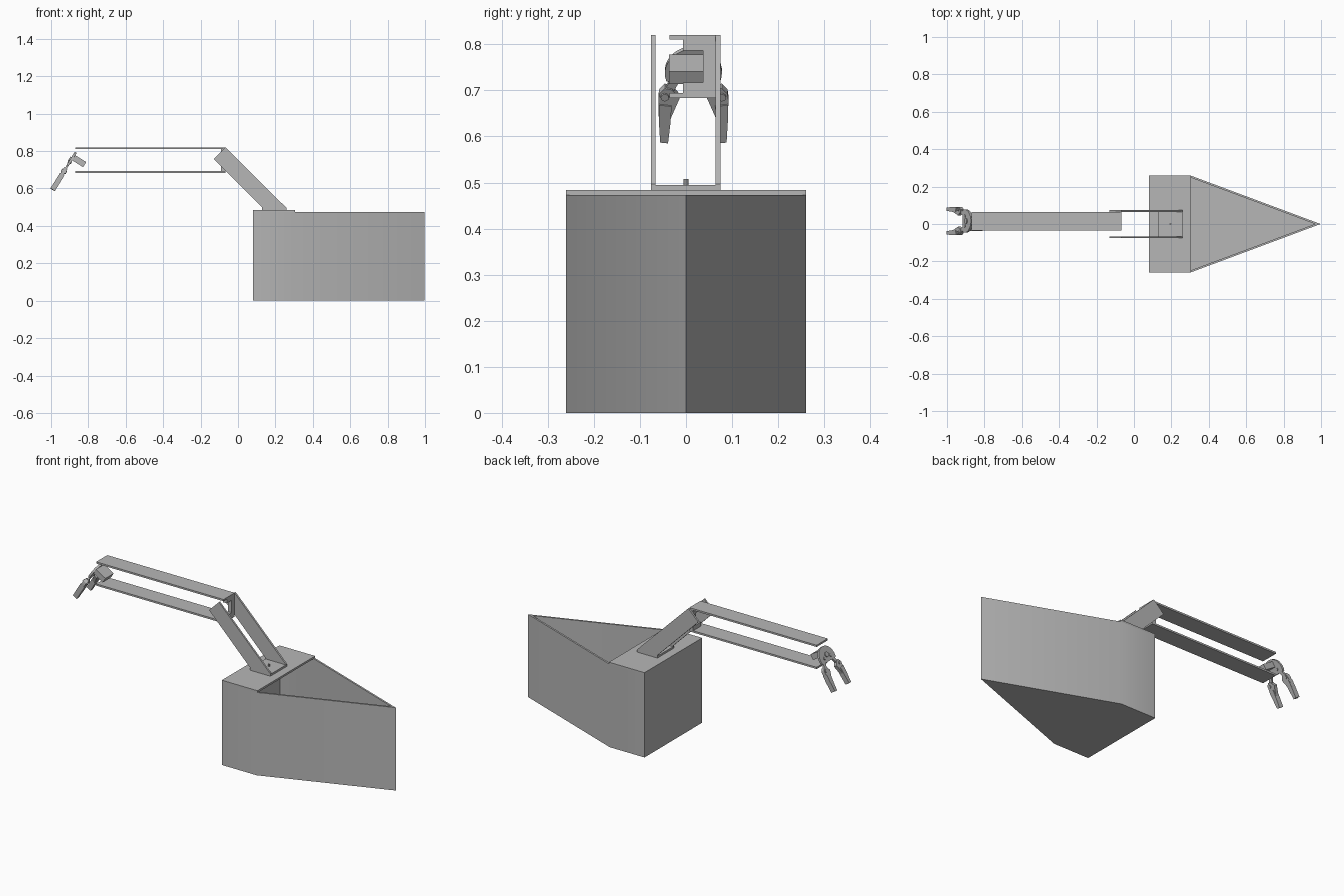
import bpy, bmesh, math
from mathutils import Matrix, Vector

if "Cube" in bpy.data.objects:
    bpy.data.objects.remove(bpy.data.objects["Cube"])

GREY = bpy.data.materials.new("mid_grey")
GREY.diffuse_color = (0.47, 0.47, 0.47, 1)
GREY.use_nodes = True
GREY.node_tree.nodes["Principled BSDF"].inputs["Base Color"].default_value = GREY.diffuse_color


def finish(name, bm):
    bmesh.ops.recalc_face_normals(bm, faces=bm.faces[:])
    me = bpy.data.meshes.new(name)
    bm.to_mesh(me)
    bm.free()
    me.materials.append(GREY)
    ob = bpy.data.objects.new(name, me)
    bpy.context.scene.collection.objects.link(ob)
    return ob


def smooth(ob, angle):
    bpy.ops.object.select_all(action='DESELECT')
    ob.select_set(True)
    bpy.context.view_layer.objects.active = ob
    bpy.ops.object.shade_smooth_by_angle(angle=math.radians(angle))


def prism(name, pts, lo, hi, matrix=Matrix()):
    """Extrude a 2D outline from lo to hi along the local third axis."""
    bm = bmesh.new()
    a = [bm.verts.new(matrix @ Vector((u, v, lo))) for u, v in pts]
    b = [bm.verts.new(matrix @ Vector((u, v, hi))) for u, v in pts]
    bm.faces.new(a)
    bm.faces.new(b)
    for i in range(len(a)):
        j = (i + 1) % len(a)
        bm.faces.new((a[i], a[j], b[j], b[i]))
    return finish(name, bm)


def box(name, x, y, z, matrix=Matrix()):
    pts = [(x[0], y[0]), (x[1], y[0]), (x[1], y[1]), (x[0], y[1])]
    return prism(name, pts, z[0], z[1], matrix)


def disc(name, c, r, lo, hi, matrix=Matrix(), n=20):
    pts = [(c[0] + r * math.cos(2 * math.pi * i / n),
            c[1] + r * math.sin(2 * math.pi * i / n)) for i in range(n)]
    ob = prism(name, pts, lo, hi, matrix)
    smooth(ob, 30)
    return ob


# Hollow wedge-shaped hull with floor, open at the top
outer = [(0.08, -0.26), (0.30, -0.26), (0.997, 0), (0.30, 0.26), (0.08, 0.26)]
inner = [(0.09, -0.25), (0.298, -0.25), (0.968, 0), (0.298, 0.25), (0.09, 0.25)]
bm = bmesh.new()
rings = [[bm.verts.new((x, y, z)) for x, y in pts]
         for pts, z in ((outer, 0), (outer, 0.473), (inner, 0.473), (inner, 0.01))]
for r0, r1 in zip(rings, rings[1:]):
    for i in range(5):
        j = (i + 1) % 5
        bm.faces.new((r0[i], r0[j], r1[j], r1[i]))
bm.faces.new(rings[0])
bm.faces.new(rings[3])
smooth(finish("hull", bm), 30)

# Deck, arm base and pivot pin
box("deck", (0.08, 0.305), (-0.26, 0.26), (0.473, 0.484))
box("arm_base", (0.128, 0.258), (-0.066, 0.064), (0.484, 0.495))
disc("pivot_pin", (0.195, 0), 0.005, 0.495, 0.508, n=12)

# Slanted lower arm: two side plates
side = [(-0.13, 0.758), (-0.067, 0.82), (0.258, 0.497), (0.258, 0.484),
        (0.128, 0.484), (0.128, 0.50)]
to_xz = Matrix(((1, 0, 0, 0), (0, 0, 1, 0), (0, 1, 0, 0), (0, 0, 0, 1)))
prism("lower_arm_left", side, -0.076, -0.066, to_xz)
prism("lower_arm_right", side, 0.064, 0.075, to_xz)

# Upper arm: top and bottom plates joined by an elbow bracket
box("upper_arm_top", (-0.87, -0.066), (-0.036, 0.064), (0.81, 0.82))
box("upper_arm_bottom", (-0.87, -0.066), (-0.036, 0.064), (0.684, 0.694))
bracket = [(-0.007, 0.694), (0.064, 0.694), (0.064, 0.81), (-0.007, 0.81),
           (-0.007, 0.787), (0.037, 0.787), (0.037, 0.717), (-0.007, 0.717)]
to_yz = Matrix(((0, 0, 1, 0), (1, 0, 0, 0), (0, 1, 0, 0), (0, 0, 0, 1)))
prism("elbow_bracket", bracket, -0.09, -0.066, to_yz)

# Gripper frame: u sideways, v along the fingers, w out of the palm
c = Vector((-0.90, 0.016, 0.74))
d = Vector((-0.53, 0, -0.85)).normalized()
n = Vector((0, 1, 0)).cross(d)
G = Matrix(((0, d.x, n.x, c.x), (1, d.y, n.y, c.y), (0, d.z, n.z, c.z), (0, 0, 0, 1)))

# Rounded palm with flat lower edge, wrist block behind it
arc = [(0.062 * math.cos(a), 0.062 * math.sin(a))
       for a in [math.radians(160 + 220 * i / 18) for i in range(19)]]
palm = prism("palm", arc, -0.006, 0.006, G)
smooth(palm, 30)
box("wrist_block", (-0.053, 0.021), (-0.048, -0.016), (-0.075, -0.006), G)
disc("palm_hub", (0, -0.015), 0.014, 0.006, 0.012, G)

# Mirrored finger links, fingers and knuckles
link = [(0.018, -0.004), (0.034, -0.012), (0.068, 0.054), (0.052, 0.066)]
knuckle_part = [(0.030, 0.062), (0.046, 0.040), (0.062, 0.036), (0.074, 0.050),
                (0.076, 0.066), (0.075, 0.115), (0.050, 0.115)]
tip = [(0.047, 0.080), (0.075, 0.076), (0.075, 0.115), (0.072, 0.172),
       (0.055, 0.174), (0.050, 0.125)]
for s, tag in ((-1, "left"), (1, "right")):
    def flip(pts):
        return [(s * u, v) for u, v in pts]
    prism("finger_link_" + tag, flip(link), -0.005, 0.005, G)
    prism("finger_" + tag, flip(knuckle_part), -0.010, 0.010, G)
    prism("fingertip_" + tag, flip(tip), -0.014, 0.014, G)
    disc("knuckle_" + tag, (s * 0.062, 0.057), 0.009, -0.015, 0.015, G, 12)
    disc("link_pin_" + tag, (s * 0.026, -0.002), 0.008, -0.010, 0.010, G, 12)
